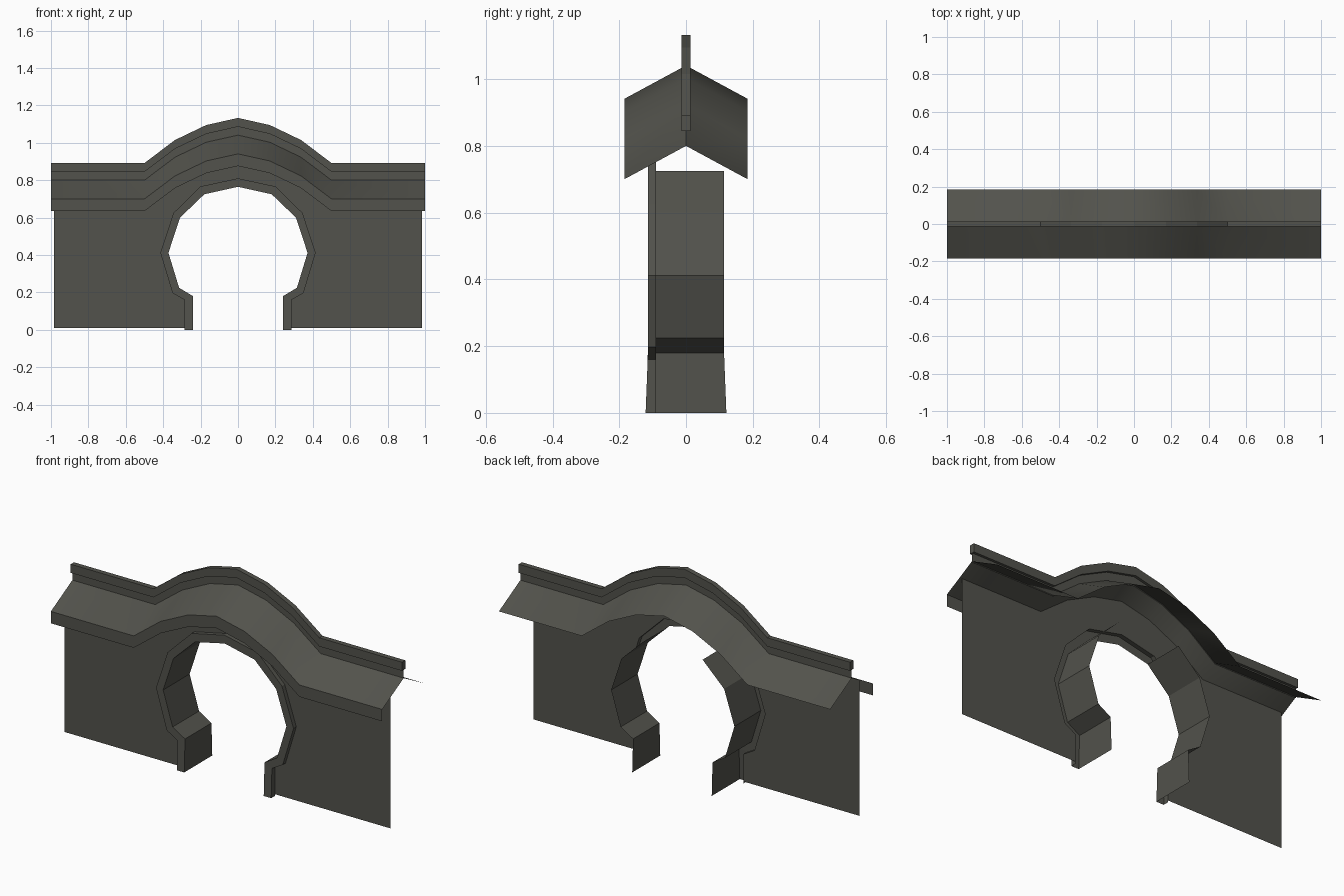
import bpy, math

if "Cube" in bpy.data.objects:
    bpy.data.objects.remove(bpy.data.objects["Cube"])

stone = bpy.data.materials.new("dark grey stone")
stone.diffuse_color = (0.085, 0.085, 0.072, 1)
stone.use_nodes = True
stone.node_tree.nodes["Principled BSDF"].inputs["Base Color"].default_value = stone.diffuse_color


def make(name, verts, faces, smooth=None):
    mesh = bpy.data.meshes.new(name)
    mesh.from_pydata(verts, [], faces)
    mesh.materials.append(stone)
    ob = bpy.data.objects.new(name, mesh)
    bpy.context.collection.objects.link(ob)
    if smooth:
        bpy.ops.object.select_all(action='DESELECT')
        ob.select_set(True)
        bpy.context.view_layer.objects.active = ob
        bpy.ops.object.shade_smooth_by_angle(angle=math.radians(smooth))
    return ob


# Rise of the roof line along the wall, mirrored about the middle
half = [(0, 0.241), (0.17, 0.203), (0.337, 0.123), (0.5, 0)]
path = [(-1, 0)] + [(-x, r) for x, r in half[:0:-1]] + half + [(1, 0)]


def sweep(name, profile, closed=False, smooth=None):
    """Carry a (y, z) profile along the roof line."""
    n = len(profile)
    verts = [(x, y, z + r) for x, r in path for y, z in profile]
    faces = []
    for i in range(len(path) - 1):
        for j in range(n if closed else n - 1):
            k = (j + 1) % n
            faces.append((i * n + j, i * n + k, (i + 1) * n + k, (i + 1) * n + j))
    if closed:
        faces += [tuple(range(n))[::-1], tuple(range(len(verts) - n, len(verts)))]
    return make(name, verts, faces, smooth)


# Roof sheets, front eave board and ridge
sweep("roof", [(0.185, 0.70), (0, 0.80), (-0.185, 0.70)], smooth=45)
sweep("eave_board", [(-0.185, 0.70), (-0.185, 0.635)])
sweep("ridge_web", [(0, 0.85), (0, 0.795)])
sweep("ridge_cap", [(0.014, 0.845), (0.014, 0.892), (-0.014, 0.892), (-0.014, 0.845)],
      closed=True)

# Opening outlines for the right half, from the crown to the ground
inner = [(0, 0.765), (0.18, 0.725), (0.31, 0.60), (0.372, 0.412),
         (0.315, 0.225), (0.24, 0.18), (0.24, 0)]
outer = [(0, 0.81), (0.20, 0.767), (0.345, 0.625), (0.415, 0.412),
         (0.35, 0.197), (0.285, 0.16), (0.285, 0)]


def depth(z):
    """The stones flare slightly towards the ground."""
    return 0.114 + 0.007 * max(0, 1 - z / 0.18)


def wind(face, side):
    return face if side > 0 else face[::-1]


for side, label in ((1, "right"), (-1, "left")):
    # Front wall, following the roof line at the top and the opening inside
    outline = outer[:-1] + [(0.285, 0.01), (0.985, 0.01), (0.985, 0.75)]
    outline += [(x, 0.75 + r) for x, r in half[::-1]]
    make("wall_" + label, [(side * x, -0.09, z) for x, z in outline],
         [wind(tuple(range(len(outline)))[::-1], -side)])

    # Raised trim: front face and outer edge
    n = len(inner)
    verts = [(side * x, -depth(z), z) for x, z in inner]
    verts += [(side * x, -depth(z), z) for x, z in outer]
    verts += [(side * x, -0.09, z) for x, z in outer]
    faces = []
    for k in (0, n):
        for i in range(n - 1):
            faces.append(wind((k + i, k + i + 1, k + n + i + 1, k + n + i), side))
    make("arch_trim_" + label, verts, faces)

    # Deep inner face of the opening, left open across the crown
    m = n - 1
    verts = [(side * x, -depth(z), z) for x, z in inner[1:]]
    verts += [(side * x, depth(z), z) for x, z in inner[1:]]
    faces = [wind((i, m + i, m + i + 1, i + 1), side) for i in range(m - 1)]
    make("arch_reveal_" + label, verts, faces)
